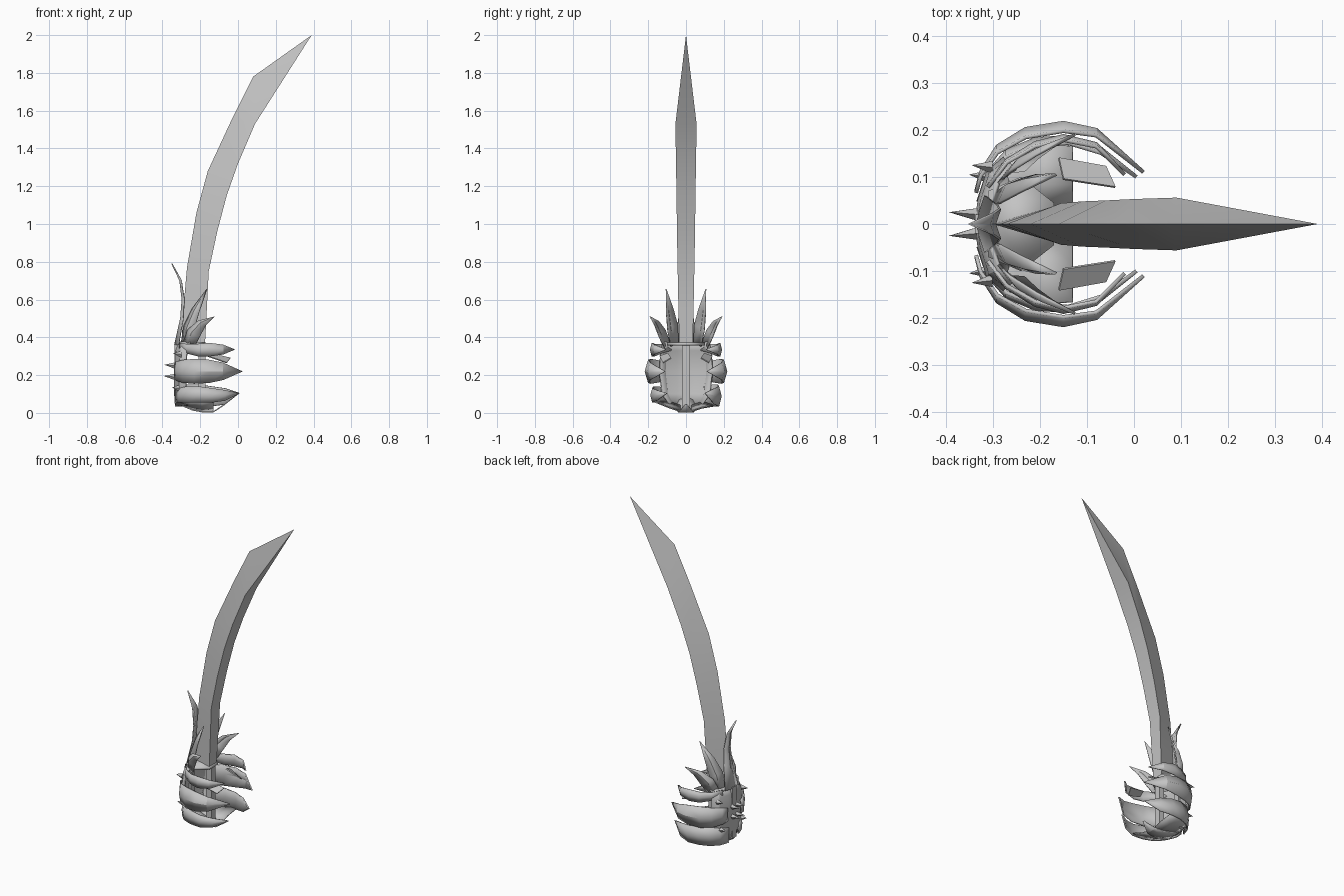
import bpy, bmesh, math
from mathutils import Vector

if "Cube" in bpy.data.objects:
    bpy.data.objects.remove(bpy.data.objects["Cube"])

steel = bpy.data.materials.new("grey steel")
steel.diffuse_color = (0.55, 0.55, 0.55, 1)
steel.use_nodes = True
steel.node_tree.nodes["Principled BSDF"].inputs["Base Color"].default_value = steel.diffuse_color


def make(name, verts, faces, thick=0.0, smooth=True):
    me = bpy.data.meshes.new(name)
    me.from_pydata([tuple(v) for v in verts], [], faces)
    bm = bmesh.new()
    bm.from_mesh(me)
    bmesh.ops.remove_doubles(bm, verts=bm.verts, dist=0.0005)
    bmesh.ops.recalc_face_normals(bm, faces=bm.faces)
    bm.to_mesh(me)
    bm.free()
    ob = bpy.data.objects.new(name, me)
    bpy.context.collection.objects.link(ob)
    me.materials.append(steel)
    if thick:
        mod = ob.modifiers.new("thickness", 'SOLIDIFY')
        mod.thickness = thick
        mod.offset = 0
    if smooth:
        bpy.ops.object.select_all(action='DESELECT')
        ob.select_set(True)
        bpy.context.view_layer.objects.active = ob
        bpy.ops.object.shade_smooth_by_angle(angle=math.radians(28))
    return ob


def loft(rings, closed):
    """Verts and quads joining equal-length rings."""
    n = len(rings[0])
    verts = [v for r in rings for v in r]
    faces = [(i * n + j, i * n + (j + 1) % n, (i + 1) * n + (j + 1) % n, (i + 1) * n + j)
             for i in range(len(rings) - 1) for j in range(n if closed else n - 1)]
    return verts, faces


def leaf(name, path, widths, across, ridge=(0, 0, 0), thick=0.006):
    """Pointed plate with a raised centre line."""
    a, r = Vector(across).normalized(), Vector(ridge)
    rings = []
    for p, w in zip(path, widths):
        p = Vector(p)
        k = w / max(widths)
        rings.append([p - a * w, p + r * k, p + a * w])
    return make(name, *loft(rings, False), thick)


def band(name, side, rows, thick=0.008):
    """Wrapping claw: rows of x, y, low z, high z; edges pulled in to bulge the middle."""
    rings = []
    for x, y, lo, hi in rows:
        k = 1 - 0.7 * (hi - lo)
        rings.append([(x, side * y * k, lo), (x, side * y, (lo + hi) / 2), (x, side * y * k, hi)])
    return make(name, *loft(rings, False), thick)


# blade: sharp edge on the left, flat back on the right
edge = [(-.30, .36), (-.285, .60), (-.27, .77), (-.22, 1.06), (-.16, 1.28), (-.03, 1.56), (.08, 1.78), (.39, 2.0)]
back = [(-.175, .36), (-.165, .55), (-.155, .75), (-.11, .96), (-.06, 1.15), (.0, 1.32), (.09, 1.53), (.39, 2.0)]
half = [.036, .04, .044, .048, .05, .053, .056, 0]
rings = [[(e[0], 0, e[1]), (b[0], -w, b[1]), (b[0], w, b[1])] for e, b, w in zip(edge, back, half)]
v, f = loft(rings, True)
make("blade", v, f + [(0, 1, 2)])

# curved back plate
plan = [(-.275, -.14), (-.31, -.11), (-.328, -.05), (-.335, 0), (-.328, .05), (-.31, .11), (-.275, .14)]
rings = [[(x + dx, y * s, z) for x, y in plan]
         for z, s, dx in ((.04, .6, .01), (.10, .9, 0), (.22, 1, 0), (.33, .95, .005), (.375, .85, .025))]
make("back_plate", *loft(rings, False), .008)

# guard plate under the blade
make("guard", [(-.31, -.07, .365), (-.24, -.1, .365), (-.17, -.045, .365),
               (-.17, .045, .365), (-.24, .1, .365), (-.31, .07, .365)], [tuple(range(6))], .015)


def bar(name, cx, hx, hy, z0, z1):
    sq = [(cx - hx, -hy), (cx + hx, -hy), (cx + hx, hy), (cx - hx, hy)]
    v, f = loft([[(x, y, z) for x, y in sq] for z in (z0, z1)], True)
    make(name, v, f + [(0, 1, 2, 3), (4, 5, 6, 7)])


# grip and spine
bar("grip", -.19, .018, .02, .02, .365)
bar("spine", -.325, .012, .02, .05, .37)

# bottom strap
leaf("bottom_strap", [(-.33, 0, .08), (-.30, 0, .04), (-.24, 0, .015), (-.18, 0, .004), (-.13, 0, .006), (-.07, 0, .045)],
     [.03, .05, .048, .042, .036, .004], (0, 1, 0))

# back flame above the plate
leaf("back_flame", [(-.315, 0, .36), (-.29, 0, .5), (-.285, 0, .6), (-.30, 0, .7), (-.35, 0, .79)],
     [.06, .04, .032, .022, 0], (0, 1, 0), (-.02, 0, 0))

for s, tag in ((-1, "front"), (1, "rear")):
    # upright flames beside the blade
    leaf("tall_flame_" + tag, [(-.28, s * .06, .36), (-.26, s * .07, .45), (-.225, s * .085, .54), (-.165, s * .105, .655)],
         [.03, .04, .028, 0], (.6, s * .6, -.35), (-.01, s * .012, 0))
    leaf("side_flame_" + tag, [(-.26, s * .10, .36), (-.235, s * .125, .42), (-.19, s * .155, .475), (-.125, s * .19, .51)],
         [.035, .04, .025, 0], (.7, s * .35, -.45), (-.01, s * .012, .005))
    # top claw
    band("top_claw_" + tag, s, [(-.31, .08, .33, .37), (-.27, .135, .315, .365), (-.21, .172, .30, .365),
                                (-.15, .187, .30, .37), (-.08, .17, .31, .36), (-.02, .105, .335, .336)])
    # middle claw
    band("middle_claw_" + tag, s, [(-.335, .07, .18, .26), (-.325, .11, .17, .27), (-.29, .165, .16, .28),
                                   (-.23, .202, .155, .285), (-.15, .215, .16, .28), (-.08, .2, .175, .265),
                                   (.02, .11, .219, .22)])
    # bottom claw, broader at the rear
    lo, hi = (0.055, .14) if s < 0 else (.035, .15)
    band("bottom_claw_" + tag, s, [(-.33, .05, lo, hi - .02), (-.31, .11, lo, hi - .01), (-.27, .155, lo, hi),
                                   (-.21, .18, lo, hi), (-.14, .185, lo, hi - .01), (-.07, .16, lo + .01, hi - .02),
                                   (.005, .10, .104, .105)])
    # inner curl from bottom claw towards the strap
    rings = [[(x, s * .03, z), (x, s * .085, z + .018), (x, s * y, lo + .005)]
             for x, y, z in ((-.30, .11, .04), (-.25, .155, .02), (-.19, .17, .008), (-.13, .165, .012))]
    make("base_cup_" + tag, *loft(rings, False), .006)
    # small inner plate behind the top claw
    make("inner_plate_" + tag, [(-.16, s * .14, .30), (-.15, s * .095, .315), (-.04, s * .078, .29), (-.06, s * .122, .265)],
         [(0, 1, 2, 3)], .006, False)
    # small thorns on the back plate
    for i, (y, z, x0, x1) in enumerate(((.02, .19, -.33, -.393), (.02, .25, -.33, -.39),
                                        (.10, .13, -.31, -.35), (.12, .31, -.30, -.345))):
        base = [(x0, s * y + .014 * math.cos(a), z + .018 * math.sin(a)) for a in (0, math.pi / 2, math.pi, 1.5 * math.pi)]
        make("thorn_%s_%d" % (tag, i), base + [(x1, s * (y + .005), z + .005)],
             [(0, 1, 4), (1, 2, 4), (2, 3, 4), (3, 0, 4), (0, 1, 2, 3)], 0, False)
